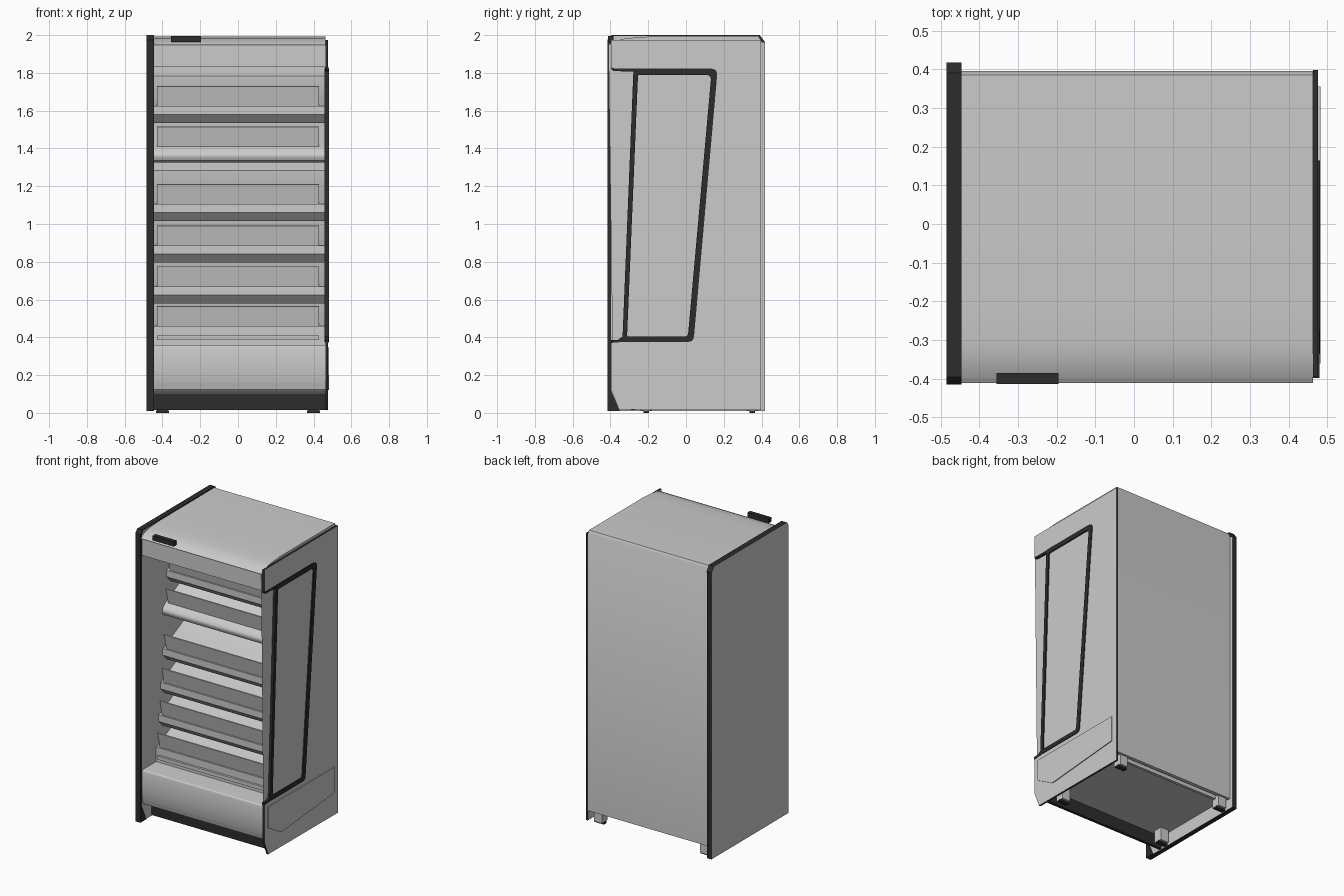
import bpy, bmesh
from mathutils import Vector

if "Cube" in bpy.data.objects:
    bpy.data.objects.remove(bpy.data.objects["Cube"])


def material(name, rgb):
    m = bpy.data.materials.new(name)
    m.use_nodes = True
    m.diffuse_color = (*rgb, 1)
    m.node_tree.nodes["Principled BSDF"].inputs["Base Color"].default_value = (*rgb, 1)
    return m


GREY = material("light_grey", (0.6, 0.6, 0.6))
DARK = material("charcoal", (0.025, 0.025, 0.025))


def fillet(points, steps=5):
    """Outline of (y, z) points; a third value rounds that corner."""
    out = []
    for i, p in enumerate(points):
        c = Vector(p[:2])
        if len(p) < 3:
            out.append(c)
            continue
        a, b = Vector(points[i - 1][:2]), Vector(points[(i + 1) % len(points)][:2])
        a = c + (a - c).normalized() * p[2]
        b = c + (b - c).normalized() * p[2]
        for k in range(steps + 1):
            t = k / steps
            out.append(a * (1 - t) ** 2 + c * 2 * t * (1 - t) + b * t * t)
    return out


def finish(name, bm, mats):
    """Turn the mesh into an object; a second material goes on its rim."""
    bmesh.ops.recalc_face_normals(bm, faces=bm.faces)
    if len(mats) > 1:
        bm.normal_update()
        for f in bm.faces:
            f.material_index = 0 if abs(f.normal.x) > 0.9 else 1
    me = bpy.data.meshes.new(name)
    bm.to_mesh(me)
    bm.free()
    for m in mats:
        me.materials.append(m)
    ob = bpy.data.objects.new(name, me)
    bpy.context.collection.objects.link(ob)
    bpy.ops.object.select_all(action="DESELECT")
    ob.select_set(True)
    bpy.context.view_layer.objects.active = ob
    bpy.ops.object.shade_smooth_by_angle(angle=0.6)


def prism(name, points, x0, x1, *mats):
    """Extrude a side outline across x."""
    bm = bmesh.new()
    outline = fillet(points)
    ends = [[bm.verts.new((x, *p)) for p in outline] for x in (x0, x1)]
    for end in ends:
        bm.faces.new(end)
    for i in range(len(outline)):
        a, b = ends
        bm.faces.new((a[i - 1], a[i], b[i], b[i - 1]))
    finish(name, bm, mats or (GREY,))


def box(name, x0, x1, y0, y1, z0, z1, mat=GREY):
    prism(name, [(y0, z0), (y1, z0), (y1, z1), (y0, z1)], x0, x1, mat)


def ring(name, outer, inner, x0, x1, mat):
    """Closed frame between two matching outlines."""
    bm = bmesh.new()
    loops = [[bm.verts.new((x, *p)) for p in fillet(o)]
             for o, x in ((outer, x0), (outer, x1), (inner, x1), (inner, x0))]
    for a, b in zip(loops, loops[1:] + loops[:1]):
        for i in range(len(a)):
            bm.faces.new((a[i - 1], a[i], b[i], b[i - 1]))
    finish(name, bm, (mat,))


L, R = -0.45, 0.463   # inside faces of the two end panels

# Cabinet shell: canopy, back wall and base in one side outline
prism("cabinet_shell", [
    (0.395, 0.08), (0.395, 1.975), (0.385, 1.992), (-0.2, 1.992), (-0.36, 1.98, 0.06),
    (-0.4, 1.955), (-0.4, 1.83), (-0.36, 1.83), (-0.34, 1.86), (0.2, 1.86), (0.2, 0.36),
    (-0.39, 0.36, 0.01), (-0.405, 0.22, 0.1), (-0.37, 0.1, 0.06), (-0.29, 0.1),
    (0.37, 0.1), (0.37, 0.08)], L, R)
box("control_badge", -0.355, -0.195, -0.414, -0.385, 1.963, 1.994, DARK)

# Kick plate, feet and rails under the base
box("kick_plate", L, R, -0.29, -0.27, 0.015, 0.105, DARK)
box("rear_rail", L, R, 0.33, 0.35, 0.07, 0.1)
for fx in (-0.4, 0.4):
    for fy in (-0.21, 0.35):
        box("foot", fx - 0.03, fx + 0.03, fy - 0.03, fy + 0.03, 0.012, 0.1)
        box("foot_pad", fx - 0.035, fx + 0.035, fy - 0.015, fy + 0.015, 0, 0.012, DARK)

# Full end panel with dark rim and dark inner edging
prism("closed_end_panel", [(-0.415, 0.01), (0.418, 0.01), (0.418, 1.965),
                           (0.39, 2.0), (-0.395, 2.0), (-0.415, 1.975)],
      -0.485, L, GREY, DARK)
prism("closed_panel_edging", [
    (-0.415, 0.01), (-0.35, 0.01), (-0.398, 0.12), (-0.398, 1.975), (-0.385, 1.994),
    (0.385, 1.994), (0.4, 1.96), (0.418, 1.96), (0.39, 2.0), (-0.395, 2.0),
    (-0.415, 1.975)], L, L + 0.004, DARK)

# Open end panel, cut away for the side window
prism("window_end_panel", [
    (0.398, 0.015), (0.398, 1.975), (-0.396, 1.975), (-0.396, 1.815),
    (0.165, 1.815, 0.03), (0.035, 0.385, 0.03), (-0.396, 0.385),
    (-0.396, 0.12), (-0.355, 0.018)], R, 0.476, GREY, DARK)
prism("lower_side_plate", [(-0.36, 0.345), (0.355, 0.345), (0.355, 0.17),
                           (-0.22, 0.12), (-0.36, 0.2)], 0.474, 0.482)

# Side window, its frame, and dark trim running to the front edges
outer = [(-0.278, 1.823, 0.01), (0.168, 1.823, 0.04), (0.04, 0.376, 0.03), (-0.337, 0.376, 0.01)]
inner = [(-0.254, 1.79, 0.01), (0.134, 1.79, 0.03), (0.01, 0.404, 0.02), (-0.312, 0.404, 0.01)]
ring("window_frame", outer, inner, 0.457, 0.481, DARK)
prism("window_pane", inner, 0.465, 0.473)
prism("upper_arm_trim", [(-0.398, 1.83), (-0.385, 1.81), (-0.27, 1.806),
                         (-0.27, 1.822), (-0.375, 1.822)], 0.46, 0.479, DARK)
prism("lower_arm_trim", [(-0.398, 0.37), (-0.32, 0.377), (-0.325, 0.412),
                         (-0.36, 0.387), (-0.398, 0.386)], 0.46, 0.479, DARK)

# Sloping shelves: each has a tray, front lip and leaning fence
SLOPE = 0.5
shelves = [(-0.115, 1.625), (-0.135, 1.41), (-0.155, 1.105), (-0.18, 0.885), (-0.2, 0.67), (-0.225, 0.46)]
for i, (y, z) in enumerate(shelves):
    rise = (0.2 - y) * SLOPE
    if i == 1:      # rounded bumper lip
        lip = [(y - 0.015, z - 0.01), (y - 0.045, z - 0.045, 0.02), (y - 0.03, z - 0.075), (y + 0.03, z - 0.085)]
    elif i == 5:    # riser down to the deck
        lip = [(y - 0.015, z), (y - 0.015, 0.355), (y + 0.03, 0.355)]
    else:
        lip = [(y - 0.015, z), (y - 0.015, z - 0.045), (y + 0.03, z - 0.09)]
    prism("shelf", [(y, z), *lip, (y + 0.08, z), (0.2, z + rise - 0.03), (0.2, z + rise)], L, R)
    prism("shelf_fence", [(y - 0.005, z), (y - 0.028, z + 0.104), (y - 0.021, z + 0.106), (y + 0.005, z)],
          -0.43, 0.43)
box("deck_rail", -0.43, 0.43, -0.255, -0.235, 0.385, 0.41)
